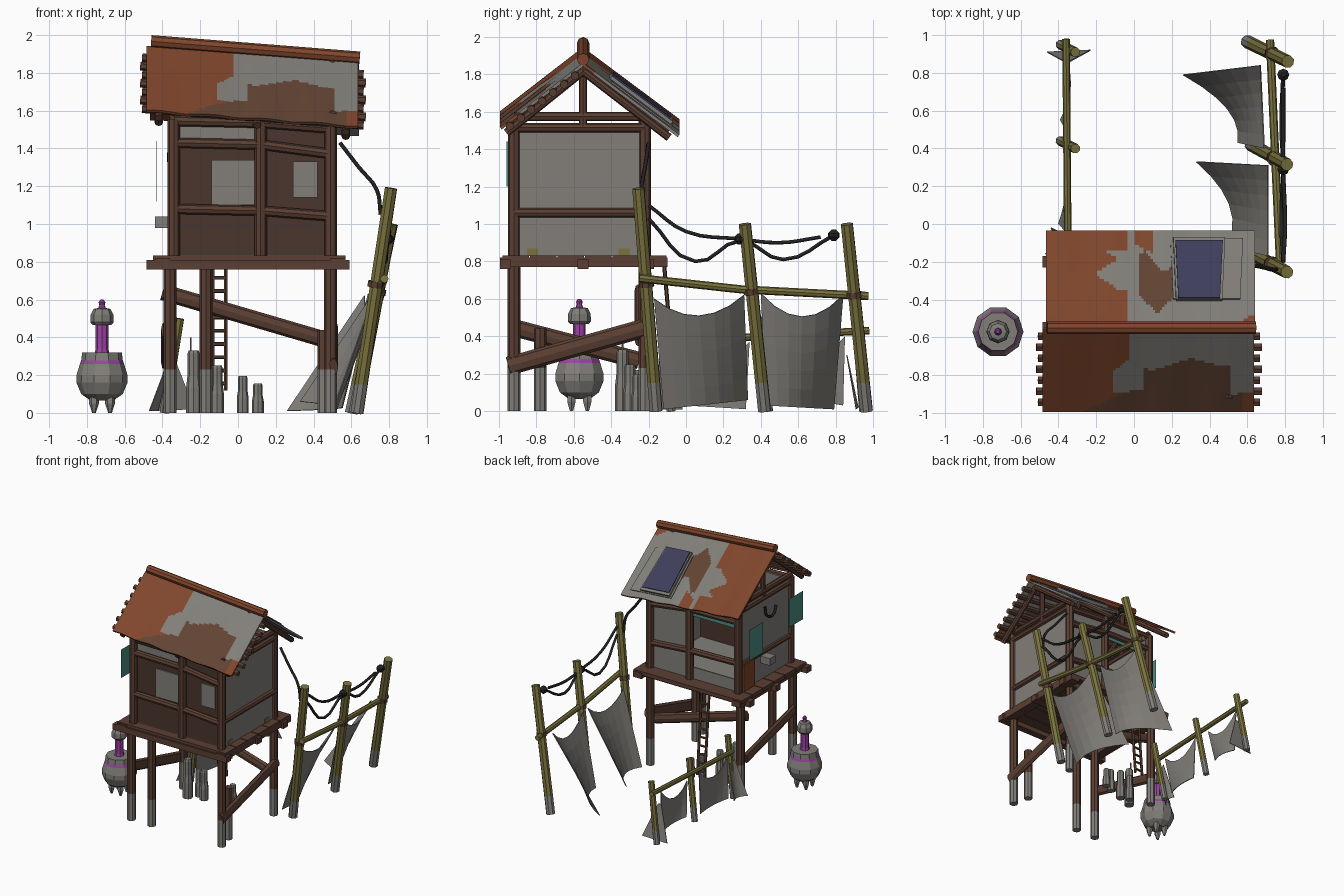
import bpy, bmesh, math
from mathutils import Vector, Matrix

if "Cube" in bpy.data.objects:
    bpy.data.objects.remove(bpy.data.objects["Cube"])

def mat(name, r, g, b):
    m = bpy.data.materials.new(name)
    lin = lambda c: ((c / 255 + 0.055) / 1.055) ** 2.4
    m.diffuse_color = (lin(r), lin(g), lin(b), 1)
    m.use_nodes = True
    m.node_tree.nodes["Principled BSDF"].inputs["Base Color"].default_value = m.diffuse_color
    return m
WOOD = mat("brown wood", 91, 63, 51)
DARK = mat("dark brown", 74, 54, 45)
RUST = mat("rust", 128, 70, 44)
PATCH = mat("dark rust", 98, 68, 51)
GREY = mat("weathered grey", 130, 127, 122)
OLIVE = mat("olive bamboo", 122, 114, 62)
BLACK = mat("black cable", 35, 33, 33)
PURPLE = mat("purple", 158, 68, 166)
BLUE = mat("panel blue", 62, 62, 92)
TEAL = mat("teal", 78, 142, 132)

def finish(bm, name, *mats):
    me = bpy.data.meshes.new(name)
    bm.to_mesh(me)
    bm.free()
    for m in mats:
        me.materials.append(m)
    ob = bpy.data.objects.new(name, me)
    bpy.context.collection.objects.link(ob)
    return ob

def log(name, p, q, r, m=WOOD, fade=None, sides=8, r2=None, flat=(1, 1)):
    """Round timber from p to q, grey below the fade height; flat squeezes it in x, y."""
    p, q = Vector(p), Vector(q)
    d = q - p
    c = (p + q) / 2
    bm = bmesh.new()
    bmesh.ops.create_cone(bm, cap_ends=True, segments=sides, radius1=r, radius2=r2 or r, depth=d.length)
    bm.transform(Matrix.Translation(c) @ Matrix.Diagonal((flat[0], flat[1], 1, 1))
                 @ d.to_track_quat('Z', 'Y').to_matrix().to_4x4())
    if fade:
        bmesh.ops.bisect_plane(bm, geom=bm.verts[:] + bm.edges[:] + bm.faces[:],
                               plane_co=(0, 0, fade), plane_no=(0, 0, 1))
        for f in bm.faces:
            f.material_index = int(f.calc_center_median().z < fade)
    return finish(bm, name, m, GREY)

def box(name, x0, x1, y0, y1, z0, z1, m):
    bm = bmesh.new()
    bmesh.ops.create_cube(bm, size=1)
    bm.transform(Matrix.Translation(((x0 + x1) / 2, (y0 + y1) / 2, (z0 + z1) / 2))
                 @ Matrix.Diagonal((x1 - x0, y1 - y0, z1 - z0, 1)))
    return finish(bm, name, m)

def sheet(name, fn, nu, nv, mats, rule=None, thick=0.006):
    """Grid surface fn(u, v) with a colour rule and a little thickness."""
    bm = bmesh.new()
    g = [[bm.verts.new(fn(i / nu, j / nv)) for j in range(nv + 1)] for i in range(nu + 1)]
    for i in range(nu):
        for j in range(nv):
            f = bm.faces.new((g[i][j], g[i + 1][j], g[i + 1][j + 1], g[i][j + 1]))
            if rule:
                f.material_index = rule((i + .5) / nu, (j + .5) / nv)
    ob = finish(bm, name, *mats)
    s = ob.modifiers.new("thickness", 'SOLIDIFY')
    s.thickness, s.offset = thick, 0
    return ob

def cloth(name, a, b, c, d, sag=.1, bulge=.08):
    """Hanging cloth: top corners a, b and bottom corners c, d."""
    a, b, c, d = map(Vector, (a, b, c, d))
    def fn(u, v):
        p = a.lerp(b, u).lerp(c.lerp(d, u), v)
        k = 4 * u * (1 - u)
        p.z = max(.003, p.z - sag * k * (1 - v))
        p.x += bulge * k * v
        return p
    sheet(name, fn, 6, 5, [GREY])

def cable(name, pts, r=.011):
    cu = bpy.data.curves.new(name, 'CURVE')
    cu.dimensions, cu.bevel_depth, cu.bevel_resolution, cu.resolution_u = '3D', r, 1, 4
    s = cu.splines.new('BEZIER')
    s.bezier_points.add(len(pts) - 1)
    for bp, co in zip(s.bezier_points, pts):
        bp.co = co
        bp.handle_left_type = bp.handle_right_type = 'AUTO'
    cu.materials.append(BLACK)
    bpy.context.collection.objects.link(bpy.data.objects.new(name, cu))

def lathe(name, x, y, prof, sides=10, mats=(GREY,), rule=None):
    bm = bmesh.new()
    rings = [[bm.verts.new((x + r * math.cos(2 * math.pi * i / sides), y + r * math.sin(2 * math.pi * i / sides), z))
              for i in range(sides)] for r, z in prof]
    for k in range(len(rings) - 1):
        for i in range(sides):
            j = (i + 1) % sides
            f = bm.faces.new((rings[k][i], rings[k][j], rings[k + 1][j], rings[k + 1][i]))
            f.material_index = rule(f.calc_center_median().z) if rule else 0
    bm.faces.new(rings[0][::-1])
    f = bm.faces.new(rings[-1])
    f.material_index = rule(prof[-1][1]) if rule else 0
    return finish(bm, name, *mats)

# stilts and upper wall posts
for x, y, top in ((-.36, -.92, .8), (-.17, -.92, .8), (.49, -.92, .8), (.455, -.78, .44),
                  (-.36, -.22, .8), (.49, -.22, .8)):
    log("stilt", (x, y, 0), (x, y, top), .034, fade=.23)
for y in (-.92, -.22):
    for x in (-.34, .12, .49):
        log("wall_post", (x, y, .8), (x, y, 1.555), .033)
# braces
log("right_brace", (.505, -.95, .24), (.505, -.2, .45), .05, flat=(.5, 1))
log("left_brace", (-.385, -.9, .44), (-.385, -.25, .27), .046, flat=(.5, 1))
log("back_brace", (-.4, -.25, .64), (.47, -.25, .385), .043, flat=(1, .6))

# platform
for i in range(6):
    y = -.98 + i * .147
    box("floor_plank", -.45, .57, y, y + .14, .80, .832, WOOD)
for y in (-.965, -.55, -.2):
    box("floor_beam", -.485, .59, y - .03, y + .03, .76, .81, WOOD)
for x in (-.4, .53):
    box("floor_joist", x - .04, x + .04, -.995, -.1, .77, .82, WOOD)
box("inside_floor", -.33, .48, -.9, -.24, .83, .836, GREY)

# horizontal wall beams
for y in (-.92, -.22):
    for z in (1.08, 1.43, 1.545):
        log("wall_beam", (-.34, y, z), (.12, y, z - .01), .027)
        log("wall_beam", (.12, y, z - .01), (.5, y, z - .04 - .02 * (z == 1.43)), .027)
for x in (-.34, .5):
    for z in (1.06, 1.515, 1.575):
        log("side_beam", (x, -.92, z), (x, -.22, z), .025)
    log("king_post", (x, -.55, 1.51), (x, -.55, 1.88), .022)

# walls
box("front_wall_lower", -.33, .48, -.90, -.885, .83, 1.07, DARK)
box("front_wall_middle", -.33, .48, -.90, -.885, 1.07, 1.41, DARK)
box("front_wall_upper", -.33, .12, -.90, -.885, 1.41, 1.55, GREY)
box("front_wall_upper_right", .12, .48, -.90, -.885, 1.38, 1.55, DARK)
box("front_patch_right", .29, .42, -.91, -.90, 1.14, 1.33, GREY)
box("front_patch_left", -.14, .09, -.91, -.90, 1.1, 1.34, GREY)
box("right_wall", .485, .5, -.9, -.24, .83, 1.5, GREY)
for y in (-.85, -.36):
    box("moss_patch", .5, .506, y, y + .06, .83, .87, OLIVE)
box("left_wall", -.345, -.33, -.9, -.24, .83, 1.5, GREY)
box("back_wall_lower", -.33, .12, -.24, -.228, .83, .93, GREY)
box("back_wall_side", .12, .48, -.24, -.228, .83, 1.4, GREY)
box("back_wall_upper", -.33, .48, -.24, -.228, 1.42, 1.55, GREY)
box("back_teal_strip", -.3, .1, -.228, -.22, 1.37, 1.41, TEAL)

# left side details
box("teal_shutter_back", -.432, -.43, -.42, -.24, 1.12, 1.38, TEAL)
box("teal_shutter_front", -.432, -.43, -.96, -.77, 1.2, 1.44, TEAL)
box("rust_board", -.37, -.355, -.4, -.25, .83, 1.06, RUST)
box("pipe_box", -.44, -.35, -.58, -.5, .98, 1.04, GREY)
cable("hook", [(-.36, -.55, 1.44), (-.365, -.57, 1.36), (-.365, -.66, 1.34), (-.36, -.7, 1.4)])

# roof slopes
def ridge(x):
    return 1.935 - .075 * (x + .47)
def roof_fn(side):
    x0, x1 = (-.485, .635) if side < 0 else (-.465, .64)
    def fn(u, v):
        x = x0 + (x1 - x0) * u
        return (x, -.55 + side * (.44 if side < 0 else .51) * v,
                ridge(x) - (.36 + .02 * side) * v + .004 * math.sin(u * 25) * v)
    return fn
def front_rule(u, v):
    x = -.485 + 1.12 * u
    if v > .74 - .04 * math.sin(x * 9):
        return 2 if -.25 + (.97 - v) < x < .57 else 0
    if x < -.02 - .09 * max(0, min(1, (v - .35) * 6)):
        return 0
    if .05 < x < .51 and v > .5 - .12 * u + .05 * math.sin(x * 16):
        return 2
    return 1
def back_rule(u, v):
    x = -.465 + 1.1 * u
    if .03 < x < .21 and .14 + abs(x - .12) * 2 < v < .68 + .1 * math.sin(x * 30):
        return 2
    if x < 0:
        return 1 if (-.15 + .05 * math.sin(v * 20) < x and .38 < v < .8) or x > -.035 else 0
    return 0 if x > .5 + v and v < .12 or (x < .1 and v > .86 - x) else 1
sheet("roof_front", roof_fn(-1), 90, 34, [RUST, GREY, PATCH], front_rule, .016)
sheet("roof_back", roof_fn(1), 90, 34, [RUST, GREY, PATCH], back_rule, .016)
log("ridge_log", (-.46, -.55, 1.967), (.645, -.55, 1.88), .033, RUST)
# rafters, purlins under the front slope
for x in (-.42, .1, .57):
    log("front_rafter", (x, -.55, ridge(x) - .04), (x, -.96, ridge(x) - .37), .022)
    log("back_rafter", (x, -.55, ridge(x) - .04), (x, -.09, ridge(x) - .395), .022)
for i in range(7):
    v = .1 + i * .132
    a, b = -.508 - .01 * (i % 2), .665 + .012 * (i % 2)
    y = -.55 - .44 * v
    log("purlin", (a, y, ridge(a) - .34 * v - .024), (b, y, ridge(b) - .34 * v - .024), .023, sides=6)
# solar panel with its backing plate
def panel(name, x0, x1, v0, v1, lift, m, thick):
    def fn(u, v):
        x = x0 + (x1 - x0) * u + .03 * (u - .5) * (v - .5)
        w = v0 + (v1 - v0) * v
        return (x, -.55 + .51 * w, ridge(x) - .38 * w + lift)
    sheet(name, fn, 1, 1, [m], None, thick)
panel("backing_plate", .2, .57, .3, .93, .015, GREY, .008)
panel("solar_frame", .215, .475, .29, .93, .03, GREY, .02)
panel("solar_glass", .227, .463, .31, .91, .047, BLUE, .008)

# ladder
for x in (-.135, -.065):
    log("ladder_rail", (x, -.06, .12), (x, -.12, .82), .011, sides=6)
for i in range(9):
    t = .05 + i * .1
    log("ladder_rung", (-.135, -.06 - .06 * t, .12 + .7 * t), (-.065, -.06 - .06 * t, .12 + .7 * t), .01, sides=6)

# right fence: leaning poles, rail, cloths, cables
for b, t in (((.63, -.16, 0), (.81, -.255, 1.19)), ((.62, .42, 0), (.81, .315, 1.0)), ((.6, .965, 0), (.815, .86, 1.0))):
    log("tall_pole", b, t, .036, OLIVE, .15, r2=.034)
log("tall_rail", (.775, -.25, .71), (.75, .3, .65), .022, OLIVE)
log("tall_rail", (.75, .3, .65), (.72, .975, .615), .022, OLIVE)
for x, y, z in ((.725, -.21, .68), (.74, .35, .64), (.73, .9, .62)):
    log("rope_binding", (x, y, z - .015), (x + .005, y - .003, z + .015), .042, WOOD)
cloth("tall_cloth_near", (.71, -.17, .6), (.71, .31, .62), (.5, -.12, .01), (.33, .33, .06), .1, .09)
cloth("tall_cloth_far", (.69, .4, .63), (.67, .84, .62), (.55, .43, .03), (.26, .79, .01), .12, .09)
cable("upper_cable", [(.79, -.2, 1.1), (.8, 0, .96), (.79, .29, .92), (.79, .5, .9), (.79, .72, .93)])
cable("lower_cable", [(.79, -.2, 1.03), (.78, .05, .8), (.79, .29, .91), (.78, .52, .81), (.79, .79, .94)])
cable("house_cable", [(.54, -.2, 1.43), (.64, -.22, 1.3), (.735, -.24, 1.18), (.755, -.24, 1.05)])
for x, y, z in ((.79, .79, .94), (.79, .29, .92)):
    lathe("cable_knot", x, y, [(.012, z - .03), (.032, z - .01), (.032, z + .01), (.012, z + .03)], 8, (BLACK,))

# left low fence with cloths
for y in (-.1, .42, .93):
    log("low_post", (-.39, y + .02, 0), (-.31, y - .02, .5), .026, OLIVE, .12)
log("low_rail", (-.35, -.13, .37), (-.36, .98, .43), .02, OLIVE)
cloth("low_cloth_near", (-.36, -.04, .35), (-.36, .34, .37), (-.4, 0, .03), (-.36, .32, .01), .1, .02)
cloth("low_cloth_mid", (-.36, .5, .36), (-.36, .85, .4), (-.39, .55, .08), (-.35, .84, .03), .1, .03)
cloth("low_cloth_end", (-.37, .86, .3), (-.34, .86, .3), (-.46, .91, .01), (-.23, .92, .02), .0, 0)
cloth("low_cloth_corner", (-.36, -.14, .3), (-.36, -.06, .3), (-.47, -.16, .01), (-.44, -.02, .01), .02, .03)

# grey bottles below the hut
for x, y, h, r in ((-.235, -.34, .33, .038), (-.11, -.3, .25, .034), (.025, -.26, .195, .03), (.105, -.22, .155, .03),
                   (-.18, -.27, .22, .03)):
    lathe("bottle", x, y, [(r * 1.05, 0), (r * 1.05, h * .4), (r * .85, h * .6), (r * .85, h * .95), (r * .7, h)], 8)
log("bottle_stem", (-.25, -.34, .3), (-.25, -.34, .4), .005, GREY)

# round pot machine with purple neck
lathe("pot_body", -.72, -.57, [(.06, .065), (.11, .1), (.135, .16), (.135, .2), (.117, .258), (.11, .278), (.105, .32), (.05, .32)],
      10, (GREY, PURPLE), lambda z: int(.26 < z < .276))
lathe("pot_neck", -.72, -.57, [(.04, .31), (.034, .34), (.034, .47)], 8, (PURPLE,))
lathe("pot_head", -.72, -.57, [(.05, .465), (.062, .48), (.06, .52), (.045, .55), (.02, .555), (.014, .57), (.018, .585), (.008, .6)],
      8, (GREY, PURPLE), lambda z: int(z > .555))
for i in range(4):
    a = math.pi / 4 + i * math.pi / 2
    x, y = -.72 + .06 * math.cos(a), -.57 + .06 * math.sin(a)
    lathe("pot_foot", x, y, [(.01, 0), (.026, .05), (.024, .1)], 6)
